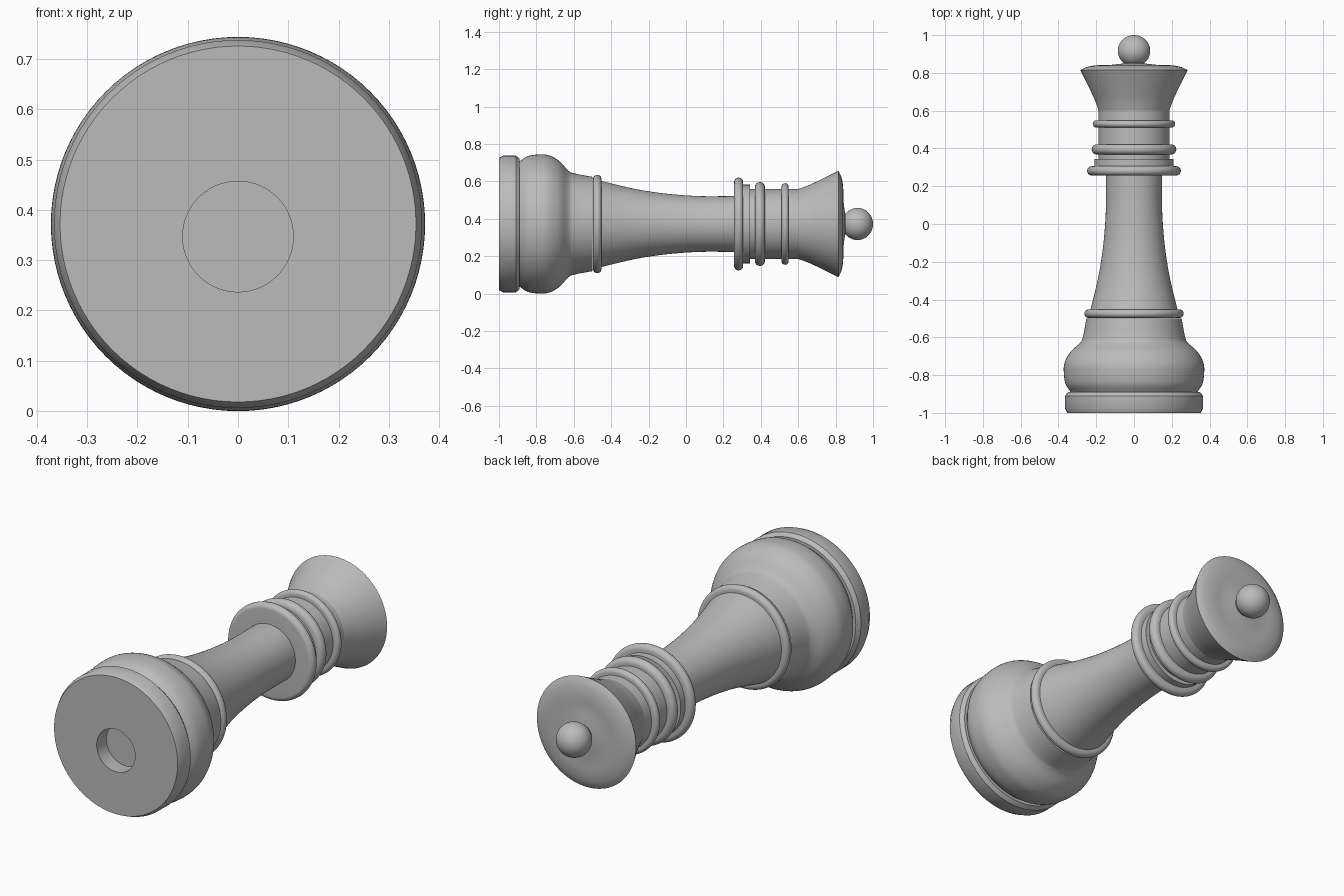
import bpy, bmesh, math
from mathutils import Vector

cube = bpy.data.objects.get("Cube")
if cube:
    bpy.data.objects.remove(cube, do_unlink=True)

AXIS_Z = 0.372
SEGMENTS = 96

# One plain grey for the whole piece
grey = bpy.data.materials.new("plain grey")
grey.use_nodes = True
colour = (0.5, 0.5, 0.5, 1)
grey.diffuse_color = colour
grey.node_tree.nodes["Principled BSDF"].inputs["Base Color"].default_value = colour


def spline(points, steps=6):
    """Smooth curve through (y, radius) points."""
    p = [Vector(q) for q in points]
    p = [2 * p[0] - p[1]] + p + [2 * p[-1] - p[-2]]
    out = []
    for a, b, c, d in zip(p, p[1:], p[2:], p[3:]):
        for i in range(steps):
            t = i / steps
            out.append(b + (c - a) * t / 2 + (2 * a - 5 * b + 4 * c - d) * t * t / 2
                       + (3 * b - a - 3 * c + d) * t ** 3 / 2)
    return [tuple(v) for v in out] + [points[-1]]


def lathe(name, profile):
    """Turn (y, radius[, drop]) points about the lengthwise axis."""
    bm = bmesh.new()
    rings = []
    for y, r, *drop in profile:
        z = AXIS_Z - (drop[0] if drop else 0)
        if r < 0.0001:
            rings.append([bm.verts.new((0, y, z))] * SEGMENTS)
            continue
        angles = [math.tau * i / SEGMENTS for i in range(SEGMENTS)]
        rings.append([bm.verts.new((r * math.cos(a), y, z + r * math.sin(a))) for a in angles])
    for lower, upper in zip(rings, rings[1:]):
        for i in range(SEGMENTS):
            j = (i + 1) % SEGMENTS
            corners = dict.fromkeys((lower[i], upper[i], upper[j], lower[j]))
            bm.faces.new(list(corners))
    mesh = bpy.data.meshes.new(name)
    bm.to_mesh(mesh)
    bm.free()
    mesh.materials.append(grey)
    obj = bpy.data.objects.new(name, mesh)
    bpy.context.collection.objects.link(obj)
    bpy.ops.object.select_all(action='DESELECT')
    obj.select_set(True)
    bpy.context.view_layer.objects.active = obj
    bpy.ops.object.shade_smooth_by_angle(angle=math.radians(30))
    return obj


def collar(name, y0, y1, r, inner):
    """Ring with a rounded rim."""
    h = (y1 - y0) / 2
    arc = [math.pi * i / 12 for i in range(13)]
    rim = [((y0 + y1) / 2 - h * math.cos(a), r - h + h * math.sin(a)) for a in arc]
    lathe(name, [(y0, inner)] + rim + [(y1, inner)])


# Foot: socket set slightly off centre, flat underside, bevelled band
lathe("foot", [(-0.92, 0, 0.025), (-0.92, 0.11, 0.025), (-1, 0.11, 0.025), (-1, 0.354),
               (-0.975, 0.366), (-0.91, 0.366), (-0.89, 0.35), (-0.89, 0.335)])

# Rounded body and its shoulder
lathe("bulb", spline([(-0.89, 0.335), (-0.845, 0.363), (-0.78, 0.372), (-0.73, 0.366),
                      (-0.675, 0.335), (-0.63, 0.286), (-0.595, 0.27), (-0.5, 0.252)]))
collar("lower_ring", -0.497, -0.452, 0.263, 0.22)

# Tapered stem
lathe("stem", spline([(-0.455, 0.231), (-0.33, 0.2), (-0.22, 0.178), (-0.085, 0.16),
                      (0.075, 0.149), (0.26, 0.149)]))

# Stacked neck rings
collar("neck_ring_large", 0.257, 0.306, 0.248, 0.14)
lathe("neck_step", [(0.3, 0.21), (0.343, 0.21), (0.343, 0.187)])
lathe("neck_core", [(0.343, 0.187), (0.6, 0.187)])
collar("neck_ring_middle", 0.368, 0.422, 0.224, 0.18)
collar("neck_ring_upper", 0.511, 0.549, 0.218, 0.18)

# Flared head with a shallow domed top
flare = spline([(0.6, 0.187), (0.66, 0.209), (0.74, 0.247), (0.815, 0.284)])
dome = spline([(0.815, 0.284), (0.831, 0.25), (0.84, 0.2), (0.842, 0.13), (0.85, 0.055)])
lathe("head", flare + dome[1:])

# Ball finial
arc = [math.radians(40 + 140 * i / 24) for i in range(25)]
lathe("finial", [(0.85, 0.055)] + [(0.917 - 0.083 * math.cos(a), 0.086 * math.sin(a)) for a in arc])
